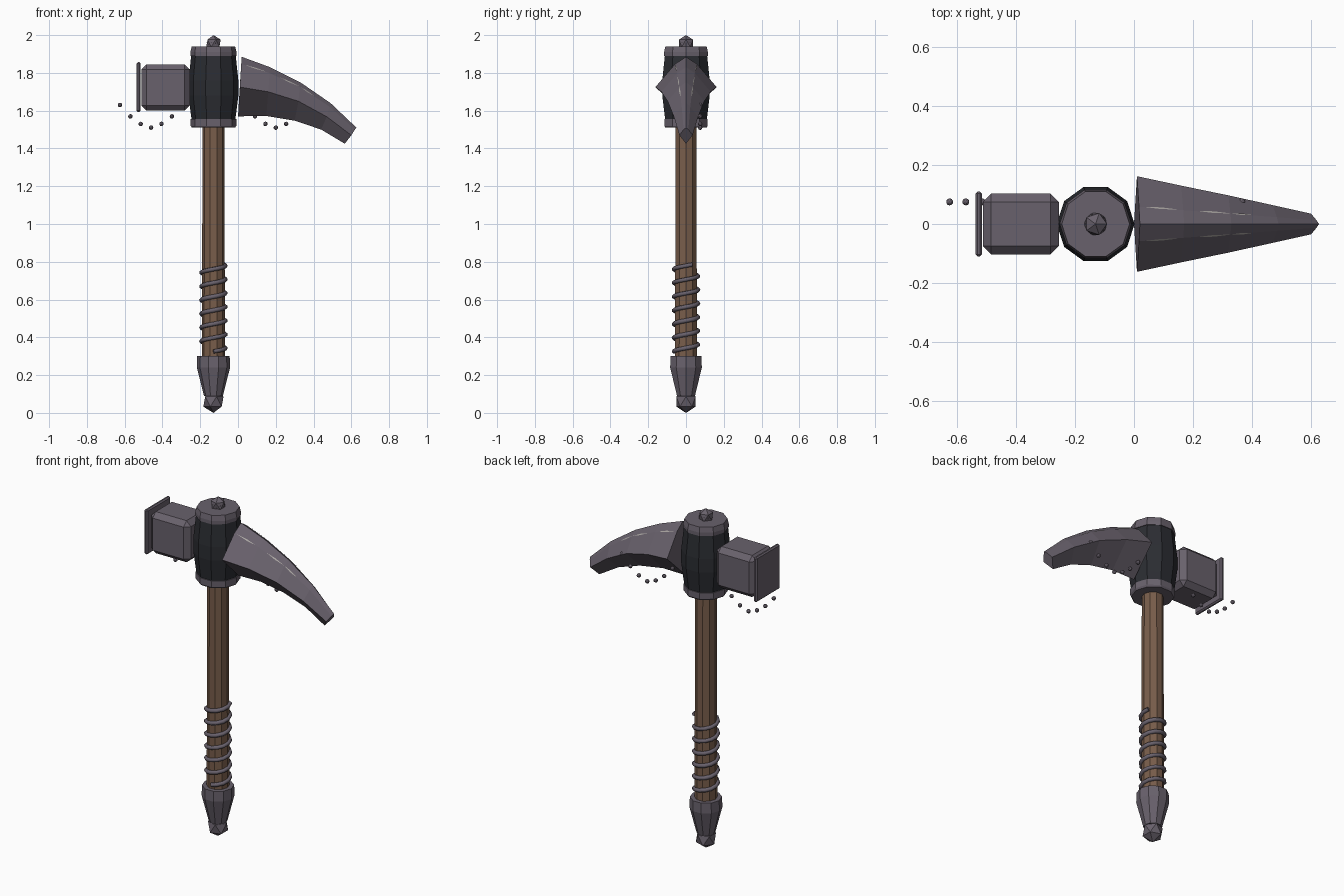
import bpy, bmesh, math
from mathutils import Vector

if "Cube" in bpy.data.objects:
    bpy.data.objects.remove(bpy.data.objects["Cube"])

AXIS = -0.13  # x position of the handle


def material(name, rgb):
    m = bpy.data.materials.new(name)
    m.use_nodes = True
    m.diffuse_color = (*rgb, 1)
    m.node_tree.nodes["Principled BSDF"].inputs["Base Color"].default_value = (*rgb, 1)
    return m


STEEL = material("grey steel", (0.14, 0.12, 0.15))
IRON = material("dark iron", (0.024, 0.026, 0.032))
WOOD = material("brown wood", (0.19, 0.11, 0.07))
WORN = material("worn edge", (0.4, 0.38, 0.36))


def finish(name, bm, mat):
    bmesh.ops.recalc_face_normals(bm, faces=bm.faces)
    me = bpy.data.meshes.new(name)
    bm.to_mesh(me)
    bm.free()
    me.materials.append(mat)
    ob = bpy.data.objects.new(name, me)
    bpy.context.collection.objects.link(ob)
    return ob


def loft(bm, rings):
    """Skin closed rings of points and cap both ends."""
    loops = [[bm.verts.new(p) for p in ring] for ring in rings]
    n = len(loops[0])
    for a, b in zip(loops, loops[1:]):
        for i in range(n):
            j = (i + 1) % n
            bm.faces.new((a[i], a[j], b[j], b[i]))
    bm.faces.new(loops[0])
    bm.faces.new(loops[-1])


def turned(name, profile, mat, sides=10):
    """Faceted part around the handle axis from (radius, z) pairs."""
    bm = bmesh.new()
    turn = [2 * math.pi * i / sides for i in range(sides)]
    loft(bm, [[(AXIS + r * math.cos(a), r * math.sin(a), z) for a in turn]
              for r, z in profile])
    return finish(name, bm, mat)


def ball(name, centre, radius, mat, level=1):
    bm = bmesh.new()
    bmesh.ops.create_icosphere(bm, subdivisions=level, radius=radius)
    bmesh.ops.translate(bm, verts=bm.verts, vec=centre)
    return finish(name, bm, mat)


def block(name, low, high, bevel, mat):
    bm = bmesh.new()
    bmesh.ops.create_cube(bm, size=1)
    low, high = Vector(low), Vector(high)
    bmesh.ops.scale(bm, verts=bm.verts, vec=high - low)
    bmesh.ops.translate(bm, verts=bm.verts, vec=(low + high) / 2)
    bmesh.ops.bevel(bm, geom=bm.edges[:], offset=bevel, segments=1,
                    affect="EDGES", profile=0.5)
    return finish(name, bm, mat)


# Handle and pommel
turned("handle", [(0.061, 0.28), (0.058, 1.53)], WOOD)
turned("pommel", [(0.05, 0.09), (0.088, 0.24), (0.086, 0.30)], STEEL)
ball("pommel_knob", (AXIS, 0, 0.06), 0.06, STEEL)

# Head barrel with collar, cap and top knob
turned("head_barrel", [(0.114, 1.54), (0.122, 1.60), (0.132, 1.68),
                       (0.132, 1.76), (0.118, 1.89)], IRON)
turned("lower_collar", [(0.114, 1.51), (0.121, 1.52), (0.121, 1.555)], STEEL)
turned("top_cap", [(0.122, 1.89), (0.122, 1.91), (0.115, 1.94)], STEEL)
turned("knob_neck", [(0.03, 1.93), (0.036, 1.96)], STEEL)
ball("top_knob", (AXIS, 0, 1.957), 0.043, STEEL)

# Hammer side
block("hammer_block", (-0.512, -0.103, 1.60), (-0.255, 0.103, 1.845), 0.028, STEEL)
block("hammer_face", (-0.537, -0.11, 1.593), (-0.515, 0.11, 1.857), 0.007, STEEL)

# Pick side: top, middle and bottom lines as (x, z), with half width
STATIONS = [
    ((0.02, 1.885), (0.01, 1.725), (0.0, 1.57), 0.162),
    ((0.17, 1.83), (0.16, 1.70), (0.15, 1.572), 0.13),
    ((0.33, 1.75), (0.32, 1.65), (0.30, 1.547), 0.097),
    ((0.49, 1.64), (0.47, 1.568), (0.44, 1.50), 0.064),
    ((0.627, 1.51), (0.60, 1.47), (0.565, 1.425), 0.035),
]


def ridge(station, side):
    """Point on the shoulder between the top and side edges."""
    (tx, tz), (mx, mz), _, w = station
    return Vector((tx * 0.7 + mx * 0.3, side * w * 0.36, tz * 0.7 + mz * 0.3 + w * 0.06))


def section(station):
    (tx, tz), (mx, mz), (bx, bz), w = station
    return [(tx, 0, tz), ridge(station, 1), (mx, w, mz),
            (bx, 0, bz), (mx, -w, mz), ridge(station, -1)]


bm = bmesh.new()
loft(bm, [section(s) for s in STATIONS])
finish("pick_blade", bm, STEEL)

# Thin worn slivers along the pick shoulders
bm = bmesh.new()
for side in (-1, 1):
    for a, b, start, end in ((0, 1, 0.1, 0.9), (1, 2, 0.3, 1.0), (2, 3, 0.0, 0.5)):
        p, q = ridge(STATIONS[a], side), ridge(STATIONS[b], side)
        lift = Vector((0, side * 0.001, 0.002))
        across = Vector((0, side * 0.003, -0.003))
        u, v = p.lerp(q, start) + lift, p.lerp(q, end) + lift
        mid = (u + v) / 2
        bm.faces.new([bm.verts.new(c) for c in (u, mid + across, v, mid - across)])
finish("pick_wear", bm, WORN)

# Wire wrapped around the grip
curve = bpy.data.curves.new("grip_wire", "CURVE")
curve.dimensions = "3D"
curve.bevel_depth = 0.012
curve.bevel_resolution = 1
curve.use_fill_caps = True
spline = curve.splines.new("POLY")
TURNS, STEPS = 6.4, 12
count = int(TURNS * STEPS)
spline.points.add(count)
for i, point in enumerate(spline.points):
    a = 2 * math.pi * i / STEPS - math.pi / 2
    point.co = (AXIS + 0.064 * math.cos(a), 0.064 * math.sin(a),
                0.325 + 0.46 * i / count, 1)
curve.materials.append(STEEL)
bpy.context.collection.objects.link(bpy.data.objects.new("grip_wire", curve))

# Two arcs of small studs behind the head
HEIGHTS = (1.63, 1.57, 1.53, 1.51, 1.53, 1.57, 1.63)
for label, start in (("hammer", -0.625), ("pick", 0.035)):
    for i, z in enumerate(HEIGHTS):
        ball(f"{label}_stud_{i + 1}", (start + 0.055 * i, 0.075, z), 0.012, STEEL, 2)
